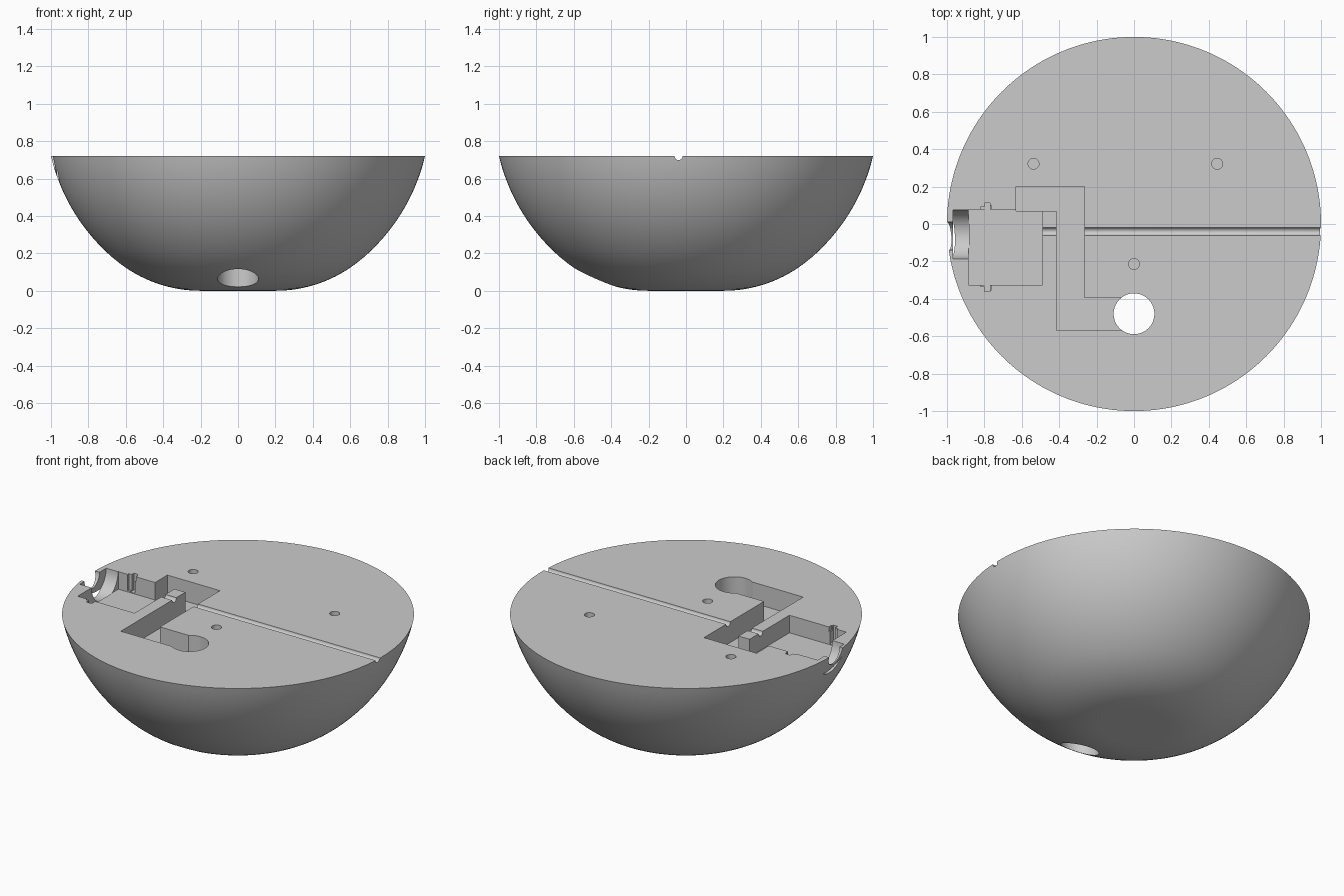
import bpy, bmesh, math
from mathutils import Matrix

cube = bpy.data.objects.get("Cube")
if cube:
    bpy.data.objects.remove(cube, do_unlink=True)

TOP = 0.72      # height of the flat face
AXLE_Y = -0.04  # line of the motor shaft and the groove

grey = bpy.data.materials.new("plain_grey")
grey.use_nodes = True
grey.diffuse_color = (0.6, 0.6, 0.6, 1)
grey.node_tree.nodes["Principled BSDF"].inputs["Base Color"].default_value = (0.6, 0.6, 0.6, 1)


def finish(bm, name):
    bmesh.ops.recalc_face_normals(bm, faces=bm.faces)
    mesh = bpy.data.meshes.new(name)
    bm.to_mesh(mesh)
    bm.free()
    ob = bpy.data.objects.new(name, mesh)
    bpy.context.collection.objects.link(ob)
    mesh.materials.append(grey)
    return ob


def prism(name, outline, depth):
    """Straight-walled pocket cutter going down from the flat face."""
    bm = bmesh.new()
    face = bm.faces.new([bm.verts.new((x, y, TOP - depth)) for x, y in outline])
    ext = bmesh.ops.extrude_face_region(bm, geom=[face])
    for v in ext["geom"]:
        if isinstance(v, bmesh.types.BMVert):
            v.co.z = TOP + 0.2
    return finish(bm, name)


def box(name, x0, x1, y0, y1, depth):
    return prism(name, [(x0, y0), (x1, y0), (x1, y1), (x0, y1)], depth)


def rod(name, centre, radius, length, along_x=False, sides=48):
    bm = bmesh.new()
    turn = Matrix.Rotation(math.pi / 2, 4, "Y") if along_x else Matrix()
    bmesh.ops.create_cone(bm, cap_ends=True, segments=sides, radius1=radius, radius2=radius,
                          depth=length, matrix=Matrix.Translation(centre) @ turn)
    return finish(bm, name)


# Bowl profile: flat foot, large fillet, then a spherical side up to the rim
FOOT, FILLET, BALL, BALL_Z = 0.2, 0.71, 1.0275, 0.956
blend = math.atan2(FOOT, BALL_Z - FILLET)
rim = math.acos((BALL_Z - TOP) / BALL)
profile = [(0, 0)]
for i in range(17):
    a = blend * i / 16
    profile.append((FOOT + FILLET * math.sin(a), FILLET - FILLET * math.cos(a)))
for i in range(1, 21):
    a = blend + (rim - blend) * i / 20
    profile.append((BALL * math.sin(a), BALL_Z - BALL * math.cos(a)))
profile[-1] = (1, TOP)
profile.append((0, TOP))

bm = bmesh.new()
verts = [bm.verts.new((r, 0, z)) for r, z in profile]
edges = [bm.edges.new(pair) for pair in zip(verts, verts[1:])]
bmesh.ops.spin(bm, geom=verts + edges, cent=(0, 0, 0), axis=(0, 0, 1),
               angle=2 * math.pi, steps=160)
bmesh.ops.remove_doubles(bm, verts=bm.verts, dist=0.0001)
# One clean flat face on top
flat = [f for f in bm.faces if all(v.co.z > TOP - 0.001 for v in f.verts)]
bmesh.ops.dissolve_faces(bm, faces=flat)
bowl = finish(bm, "bowl_base")

# Cable channel and the through hole it leads to
cutters = [
    prism("cable_channel", [(-0.63, 0.2), (-0.63, 0.07), (-0.414, 0.07), (-0.414, -0.57),
                            (-0.02, -0.57), (-0.02, -0.395), (-0.265, -0.395), (-0.265, 0.2)], 0.13),
    rod("cable_hole", (0, -0.48, 0.4), 0.109, 1.4, sides=64),
]

# Motor pocket with mounting flange slots and small clip slots
cutters += [
    box("motor_pocket", -0.885, -0.49, -0.325, 0.078, 0.11),
    box("flange_slot", -0.8, -0.77, -0.36, 0.112, 0.105),
    box("flange_step", -0.82, -0.79, -0.335, 0.09, 0.1),
    box("back_clip", -0.78, -0.763, 0.07, 0.1, 0.03),
    box("front_clip", -0.78, -0.763, -0.352, -0.32, 0.03),
]

# Gear housing, shaft outlet and long groove, all along x
cutters += [
    rod("gear_recess", (-0.925, -0.055, TOP), 0.131, 0.085, True),
    rod("shaft_outlet", (-1.0, -0.065, TOP), 0.075, 0.16, True),
    rod("axle_groove", (0.3, AXLE_Y, TOP), 0.021, 1.64, True, 24),
]

# Blind pin holes
for i, (x, y) in enumerate([(-0.537, 0.322), (0.445, 0.322), (0, -0.214)]):
    cutters.append(rod(f"pin_hole_{i + 1}", (x, y, TOP), 0.029, 0.3, sides=32))

bpy.ops.object.select_all(action="DESELECT")
bpy.context.view_layer.objects.active = bowl
bowl.select_set(True)
for cutter in cutters:
    mod = bowl.modifiers.new(cutter.name, "BOOLEAN")
    mod.operation = "DIFFERENCE"
    mod.solver = "EXACT"
    mod.object = cutter
    bpy.ops.object.modifier_apply(modifier=mod.name)
    bpy.data.objects.remove(cutter, do_unlink=True)

bpy.ops.object.shade_smooth_by_angle(angle=math.radians(30))
